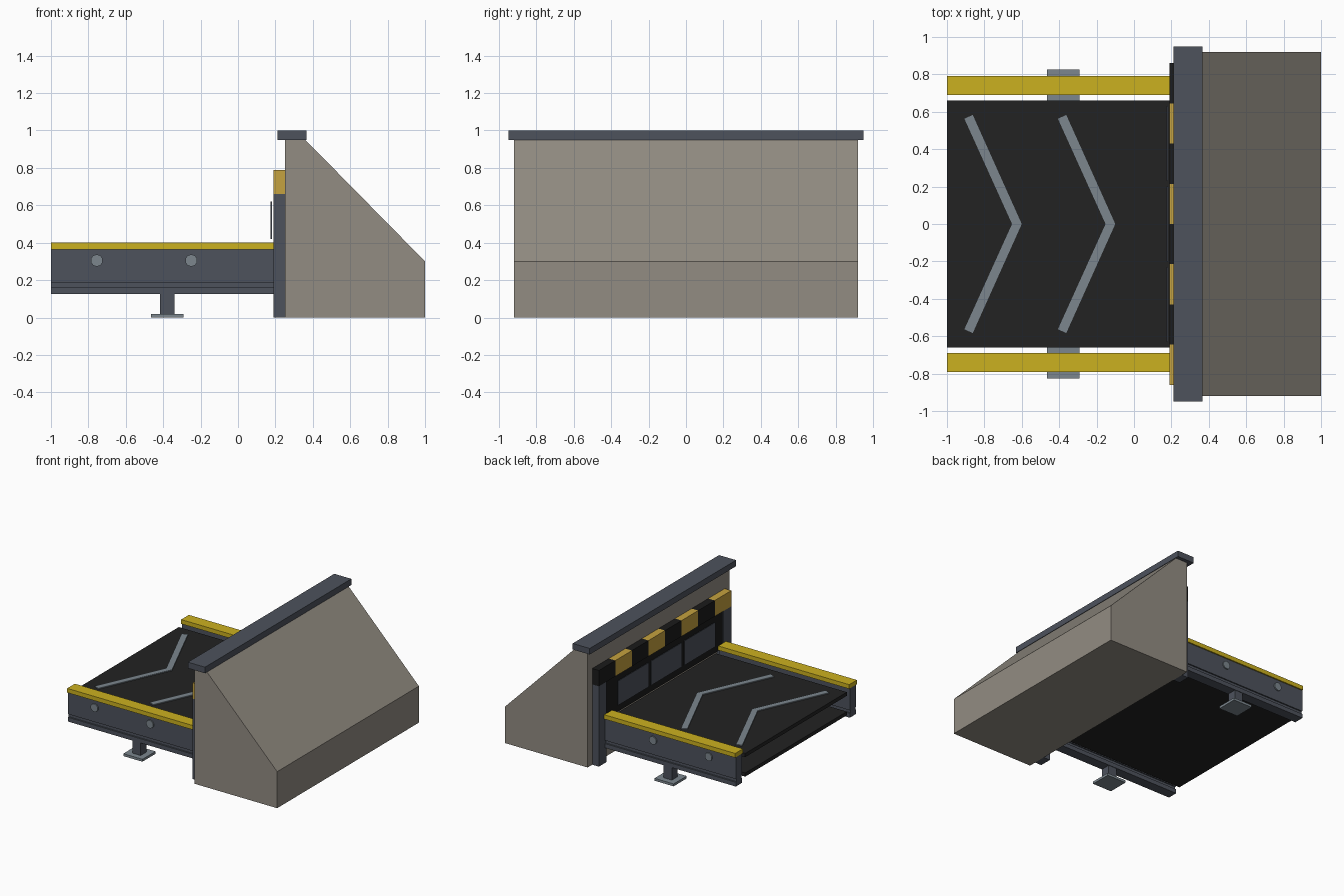
import bpy, bmesh

cube = bpy.data.objects.get("Cube")
if cube:
    bpy.data.objects.remove(cube, do_unlink=True)


def material(name, r, g, b):
    m = bpy.data.materials.new(name)
    m.use_nodes = True
    m.diffuse_color = (r, g, b, 1)
    bsdf = m.node_tree.nodes["Principled BSDF"]
    bsdf.inputs["Base Color"].default_value = (r, g, b, 1)
    bsdf.inputs["Roughness"].default_value = 0.8
    return m


CONCRETE = material("concrete", 0.29, 0.265, 0.225)
STEEL = material("dark steel", 0.075, 0.085, 0.108)
METAL = material("pale metal", 0.20, 0.24, 0.27)
RUBBER = material("black rubber", 0.016, 0.016, 0.016)
BLACK = material("black paint", 0.011, 0.011, 0.011)
RAIL_YELLOW = material("rail yellow", 0.60, 0.44, 0.014)
HAZARD_YELLOW = material("hazard yellow", 0.56, 0.36, 0.05)


def prism(name, points, offset, mat):
    """Extrude a flat polygon along an offset vector."""
    bm = bmesh.new()
    face = bm.faces.new([bm.verts.new(p) for p in points])
    top = bmesh.ops.extrude_face_region(bm, geom=[face])["geom"]
    bmesh.ops.translate(bm, vec=offset, verts=[v for v in top if isinstance(v, bmesh.types.BMVert)])
    bmesh.ops.recalc_face_normals(bm, faces=bm.faces)
    mesh = bpy.data.meshes.new(name)
    bm.to_mesh(mesh)
    bm.free()
    mesh.materials.append(mat)
    obj = bpy.data.objects.new(name, mesh)
    bpy.context.collection.objects.link(obj)
    return obj


def box(name, x, y, z, mat):
    """Box from (min, max) ranges."""
    base = [(x[0], y[0], z[0]), (x[1], y[0], z[0]), (x[1], y[1], z[0]), (x[0], y[1], z[0])]
    return prism(name, base, (0, 0, z[1] - z[0]), mat)


def span(centre, half):
    return (centre - half, centre + half)


# Sloped concrete housing and its coping
profile = [(0.25, 0), (1, 0), (1, 0.3), (0.36, 0.95), (0.25, 0.95)]
prism("housing", [(x, -0.92, z) for x, z in profile], (0, 1.84, 0), CONCRETE)
box("coping", (0.21, 0.365), (-0.95, 0.95), (0.95, 1), STEEL)

# Portal: hazard beam, curtain and three panels
WIDTH = 0.215
for i in range(8):
    y = -0.86 + i * WIDTH
    box(f"hazard_block_{i + 1}", (0.19, 0.25), (y, y + WIDTH), (0.66, 0.79),
        BLACK if i % 2 else HAZARD_YELLOW)
box("portal_curtain", (0.2, 0.25), (-0.76, 0.76), (0.35, 0.66), BLACK)
for i in (-1, 0, 1):
    box(f"portal_panel_{i + 2}", (0.175, 0.181), span(i * 2 * WIDTH, 0.2), (0.42, 0.62), STEEL)

# Conveyor belt, upper and return runs
box("belt_top", (-1, 0.19), (-0.66, 0.66), (0.32, 0.35), RUBBER)
box("belt_return", (-1, 0.19), (-0.66, 0.66), (0.16, 0.19), RUBBER)

# Arrow marks on the belt
for i in range(2):
    tip = -0.6 + 0.5 * i
    arrow = [(tip, 0), (tip - 0.262, 0.583), (tip - 0.307, 0.563), (tip - 0.052, 0),
             (tip - 0.307, -0.563), (tip - 0.262, -0.583)]
    prism(f"belt_arrow_{i + 1}", [(x, y, 0.35) for x, y in arrow], (0, 0, 0.008), METAL)

# Posts, side rails, bolts and feet on both sides
RUN = (-1, 0.19)
for side, s in (("right", -1), ("left", 1)):
    rail_y = s * 0.74
    box(f"portal_post_{side}", (0.19, 0.25), span(s * 0.81, 0.05), (0, 0.66), STEEL)
    box(f"rail_cap_{side}", RUN, span(rail_y, 0.05), (0.365, 0.4), RAIL_YELLOW)
    box(f"rail_web_{side}", RUN, span(rail_y, 0.04), (0.185, 0.365), STEEL)
    box(f"rail_groove_{side}", RUN, span(rail_y, 0.03), (0.16, 0.185), STEEL)
    box(f"rail_flange_{side}", RUN, span(rail_y, 0.042), (0.125, 0.16), STEEL)
    box(f"foot_leg_{side}", span(-0.378, 0.038), span(rail_y, 0.038), (0.02, 0.125), STEEL)
    box(f"foot_pad_{side}", span(-0.378, 0.087), span(rail_y, 0.085), (0, 0.02), METAL)
    for i, x in enumerate((-0.755, -0.25)):
        bpy.ops.mesh.primitive_cylinder_add(vertices=10, radius=0.033, depth=0.02,
                                            location=(x, s * 0.78, 0.305),
                                            rotation=(1.5708, 0, 0))
        bolt = bpy.context.object
        bolt.name = f"rail_bolt_{side}_{i + 1}"
        bolt.data.materials.append(METAL)
